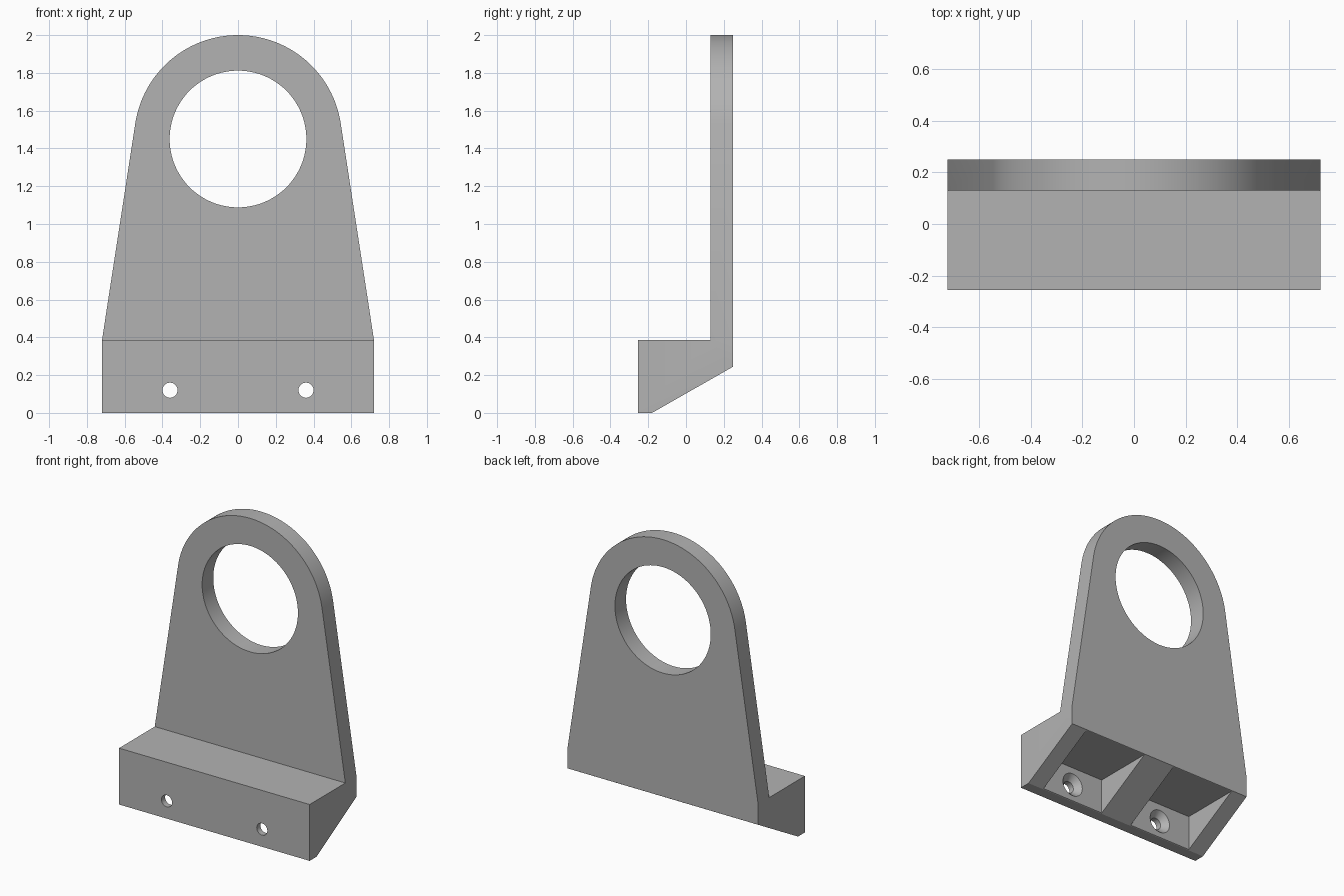
import bpy, bmesh
from math import sin, cos, radians, atan2, acos, hypot
from mathutils import Matrix, Vector

cube = bpy.data.objects.get("Cube")
if cube:
    bpy.data.objects.remove(cube, do_unlink=True)

# One plain grey for the whole bracket
grey = bpy.data.materials.new("plain_grey")
grey.use_nodes = True
grey.diffuse_color = (0.45, 0.45, 0.45, 1)
grey.node_tree.nodes["Principled BSDF"].inputs["Base Color"].default_value = (0.45, 0.45, 0.45, 1)


def finish(name, bm):
    bmesh.ops.recalc_face_normals(bm, faces=bm.faces)
    mesh = bpy.data.meshes.new(name)
    bm.to_mesh(mesh)
    bm.free()
    mesh.materials.append(grey)
    obj = bpy.data.objects.new(name, mesh)
    bpy.context.collection.objects.link(obj)
    return obj


def prism(name, points, direction):
    """Closed outline swept along a vector."""
    bm = bmesh.new()
    face = bm.faces.new([bm.verts.new(p) for p in points])
    swept = bmesh.ops.extrude_face_region(bm, geom=[face])["geom"]
    verts = [v for v in swept if isinstance(v, bmesh.types.BMVert)]
    bmesh.ops.translate(bm, verts=verts, vec=Vector(direction))
    return finish(name, bm)


def cone_y(name, x, z, y0, y1, r0, r1, segments):
    """Round cutter along y, with a radius at each end."""
    bm = bmesh.new()
    place = Matrix.Translation((x, (y0 + y1) / 2, z)) @ Matrix.Rotation(radians(-90), 4, "X")
    bmesh.ops.create_cone(bm, cap_ends=True, segments=segments, radius1=r0,
                          radius2=r1, depth=y1 - y0, matrix=place)
    return finish(name, bm)


def combine(target, tool, operation):
    mod = target.modifiers.new(operation.lower(), "BOOLEAN")
    mod.operation, mod.solver, mod.object = operation, "EXACT", tool
    bpy.context.view_layer.objects.active = target
    bpy.ops.object.modifier_apply(modifier=mod.name)
    bpy.data.objects.remove(tool, do_unlink=True)


# Main dimensions
HALF, SHELF, EYE_Z, EYE_R, RIM_R = 0.72, 0.385, 1.45, 0.362, 0.55
FRONT, BACK, PLATE, TOE, HEEL = -0.255, 0.25, 0.13, -0.18, 0.245

# Front outline: straight foot, tapered sides tangent to a round top
drop = SHELF - EYE_Z
start = atan2(drop, HALF) + acos(RIM_R / hypot(HALF, drop))
sweep = radians(180) - 2 * start
steps = 72
arc = [start + sweep * i / steps for i in range(steps + 1)]
outline = [(-HALF, -0.1), (HALF, -0.1), (HALF, SHELF)]
outline += [(RIM_R * cos(a), EYE_Z + RIM_R * sin(a)) for a in arc]
outline += [(-HALF, SHELF)]
bracket = prism("bracket", [(x, -0.5, z) for x, z in outline], (0, 1, 0))

# Side profile: upright plate with a wedge-shaped foot
side = [(FRONT, 0), (TOE, 0), (BACK, HEEL), (BACK, 2.1), (PLATE, 2.1), (PLATE, SHELF), (FRONT, SHELF)]
combine(bracket, prism("side_profile", [(-1, y, z) for y, z in side], (2, 0, 0)), "INTERSECT")

# Large eye through the plate
combine(bracket, cone_y("eye_cutter", 0, EYE_Z, 0, 0.5, EYE_R, EYE_R, 96), "DIFFERENCE")

# Underside pockets, each with a countersunk screw hole
WALL, CEILING = -0.175, HEEL - 0.002
for s in (-1, 1):
    x = 0.36 * s
    corners = [(x - 0.24, -0.1), (x + 0.24, -0.1), (x + 0.24, CEILING), (x - 0.24, CEILING)]
    combine(bracket, prism("pocket_cutter", [(a, WALL, b) for a, b in corners], (0, 0.6, 0)), "DIFFERENCE")
    combine(bracket, cone_y("hole_cutter", x, 0.12, -0.3, -0.1, 0.04, 0.04, 32), "DIFFERENCE")
    combine(bracket, cone_y("sink_cutter", x, 0.12, -0.22, -0.165, 0.035, 0.09, 32), "DIFFERENCE")

# Smooth curves, crisp edges
bpy.ops.object.select_all(action="DESELECT")
bracket.select_set(True)
bpy.context.view_layer.objects.active = bracket
bpy.ops.object.shade_smooth_by_angle(angle=radians(25))
